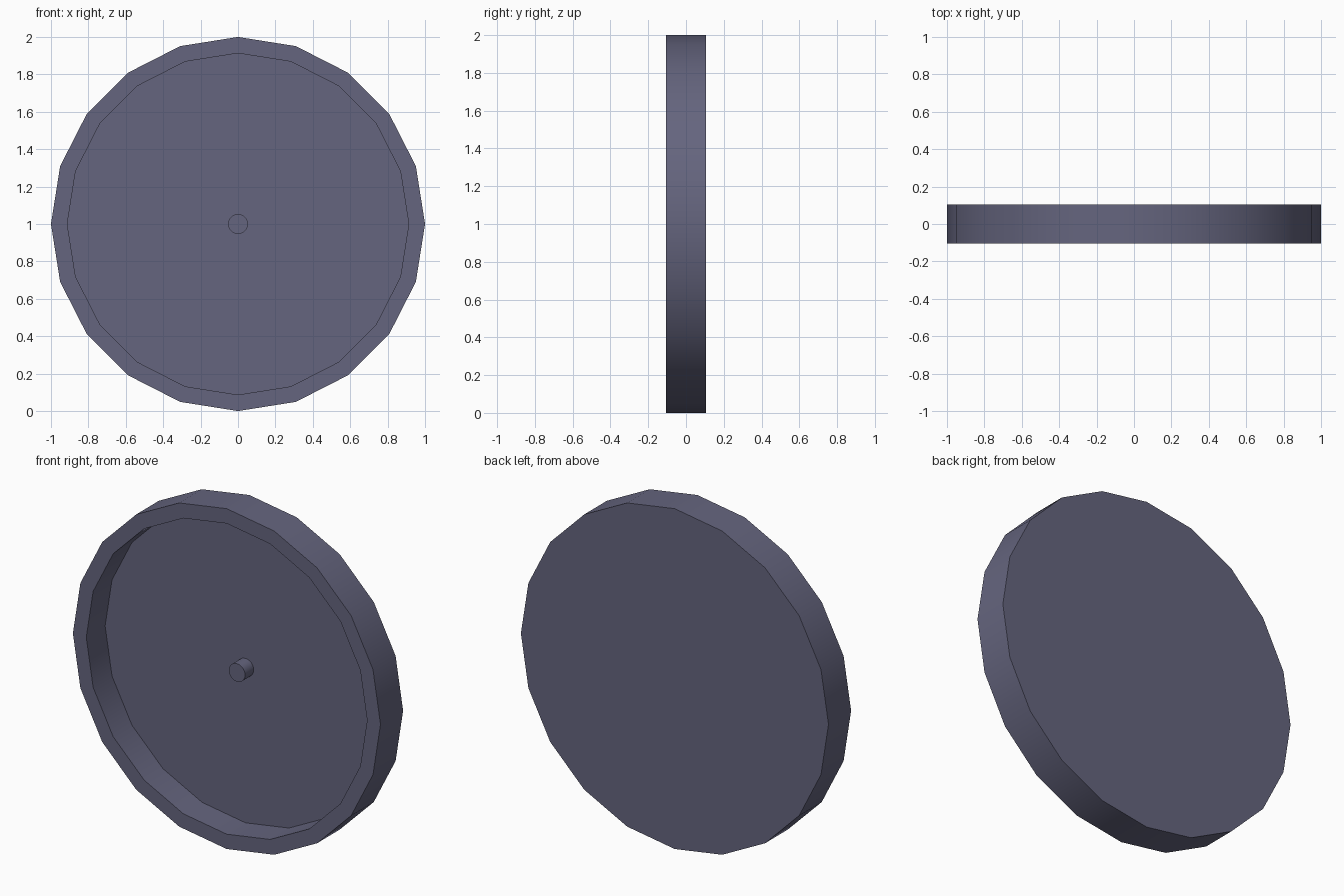
import bpy, bmesh
from math import cos, sin, pi, radians

if "Cube" in bpy.data.objects:
    bpy.data.objects.remove(bpy.data.objects["Cube"])

mat = bpy.data.materials.new("dark_slate")
mat.diffuse_color = (0.13, 0.13, 0.21, 1)
mat.use_nodes = True
mat.node_tree.nodes["Principled BSDF"].inputs["Base Color"].default_value = mat.diffuse_color


def turned(name, profile, sides):
    """Closed solid turned about the y axis through z = 1; profile is (radius, y)."""
    bm = bmesh.new()
    rings = [[bm.verts.new((r * cos(2 * pi * i / sides), y, 1 + r * sin(2 * pi * i / sides)))
              for i in range(sides)] for r, y in profile]
    for a, b in zip(rings, rings[1:]):
        for i in range(sides):
            j = (i + 1) % sides
            bm.faces.new((a[i], a[j], b[j], b[i]))
    bm.faces.new(rings[0])
    bm.faces.new(rings[-1])
    bmesh.ops.recalc_face_normals(bm, faces=bm.faces)
    me = bpy.data.meshes.new(name)
    bm.to_mesh(me)
    bm.free()
    me.materials.append(mat)
    ob = bpy.data.objects.new(name, me)
    bpy.context.collection.objects.link(ob)
    bpy.ops.object.select_all(action='DESELECT')
    ob.select_set(True)
    bpy.context.view_layer.objects.active = ob
    bpy.ops.object.shade_smooth_by_angle(angle=radians(30))
    return ob


# Shallow dish: back face, outer rim, front lip, recess wall, recess floor
turned("dish", [(1, 0.105), (1, -0.105), (0.913, -0.105), (0.913, 0.07)], 20)

# Centre pin standing on the recess floor
turned("centre_pin", [(0.053, 0.075), (0.053, -0.01)], 32)
